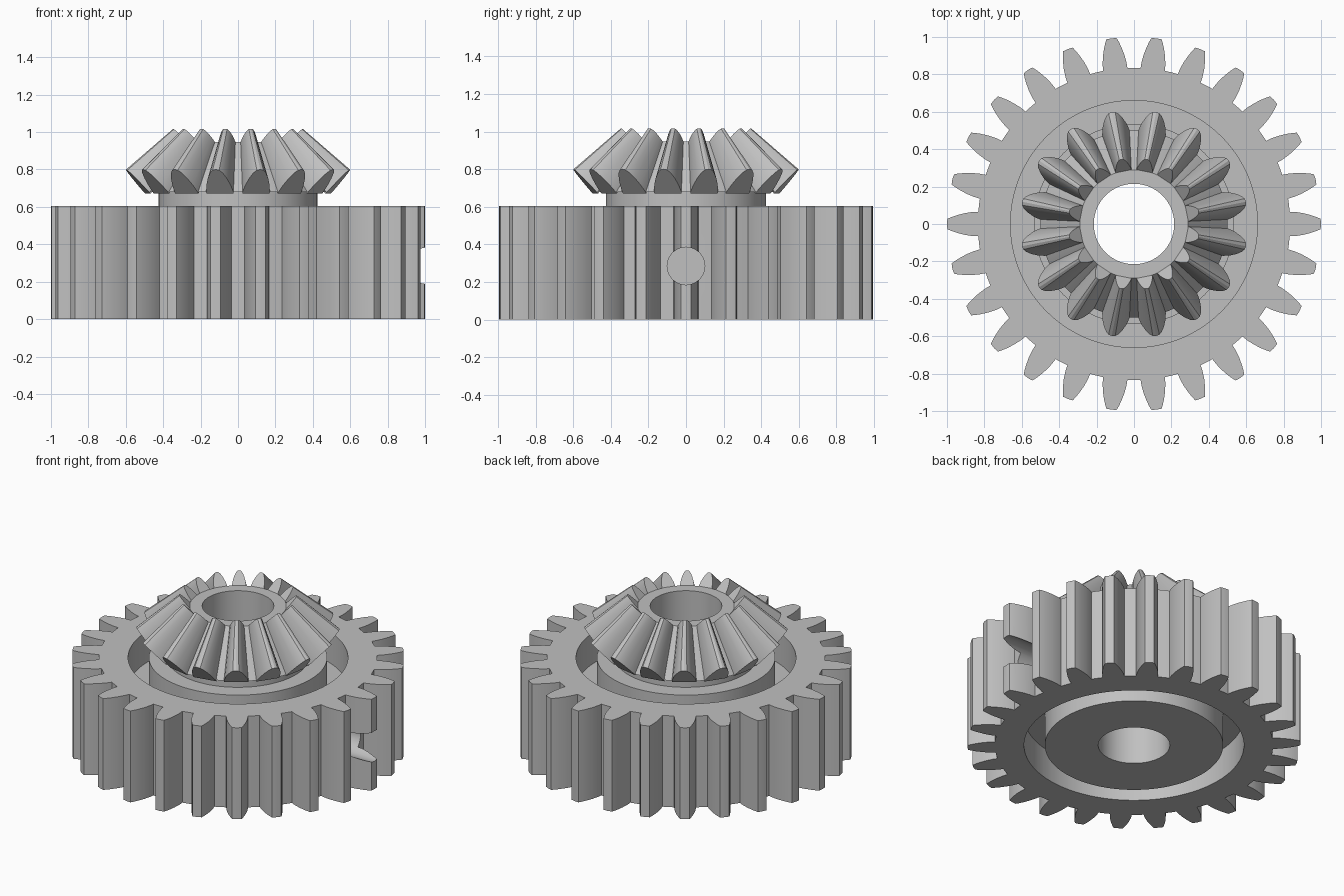
import bpy, bmesh, math
from mathutils import Vector

if "Cube" in bpy.data.objects:
    bpy.data.objects.remove(bpy.data.objects["Cube"])

grey = bpy.data.materials.new("steel grey")
grey.diffuse_color = (0.53, 0.53, 0.53, 1)
grey.use_nodes = True
grey.node_tree.nodes["Principled BSDF"].inputs["Base Color"].default_value = grey.diffuse_color


def finish(name, bm):
    bmesh.ops.recalc_face_normals(bm, faces=bm.faces)
    mesh = bpy.data.meshes.new(name)
    bm.to_mesh(mesh)
    bm.free()
    mesh.materials.append(grey)
    ob = bpy.data.objects.new(name, mesh)
    bpy.context.collection.objects.link(ob)
    return ob


def smooth(ob):
    bpy.ops.object.select_all(action='DESELECT')
    ob.select_set(True)
    bpy.context.view_layer.objects.active = ob
    bpy.ops.object.shade_smooth_by_angle(angle=math.radians(25))


def ring_solid(name, angles, profile):
    """Closed ring: each profile entry is (radius or list of radii, z)."""
    bm = bmesh.new()
    n = len(angles)
    rings = []
    for r, z in profile:
        radii = r if isinstance(r, list) else [r] * n
        rings.append([bm.verts.new((q * math.cos(a), q * math.sin(a), z))
                      for q, a in zip(radii, angles)])
    for i, lo in enumerate(rings):
        hi = rings[(i + 1) % len(rings)]
        for j in range(n):
            k = (j + 1) % n
            bm.faces.new((lo[j], lo[k], hi[k], hi[j]))
    return finish(name, bm)


# Spur gear: tooth flank as (radius, half angle in degrees)
TEETH, BORE, TOP = 26, 0.215, 0.605
flank = [(0.835, 4.5), (0.87, 4.2), (0.91, 3.6), (0.95, 2.8), (0.98, 2.1), (0.998, 1.6)]
tooth = [(r, -a) for r, a in flank] + [(1.0, 0)] + [(r, a) for r, a in reversed(flank)]
tooth.append((0.835, 180 / TEETH))
angles, outline = [], []
for t in range(TEETH):
    for r, a in tooth:
        angles.append(math.radians(t * 360 / TEETH + a))
        outline.append(r)

# Toothed rim, thin web and central hub in one section
spur = ring_solid("spur_gear", angles, [
    (outline, 0), (outline, TOP), (0.66, TOP), (0.66, 0.40), (0.535, 0.40), (0.535, TOP),
    (BORE, TOP), (BORE, 0), (0.535, 0), (0.535, 0.20), (0.66, 0.20), (0.66, 0)])

# Blind radial hole through one tooth
bpy.ops.mesh.primitive_cylinder_add(vertices=48, radius=0.1, depth=0.7,
                                    location=(0.85, 0, 0.285), rotation=(0, math.pi / 2, 0))
drill = bpy.context.object
drill.name = "hole_cutter"
cut = spur.modifiers.new("hole", 'BOOLEAN')
cut.object, cut.operation, cut.solver = drill, 'DIFFERENCE', 'EXACT'
bpy.context.view_layer.objects.active = spur
bpy.ops.object.modifier_apply(modifier=cut.name)
bpy.data.objects.remove(drill)
smooth(spur)

# Bevel gear body: collar and root cone around the bore
circle = [2 * math.pi * i / 96 for i in range(96)]
body = ring_solid("bevel_gear_body", circle, [
    (0.425, TOP), (0.425, 0.68), (0.50, 0.68), (0.29, 0.947), (BORE, 0.947), (BORE, TOP)])
smooth(body)

# Bevel teeth: end profile on the back cone, scaled towards the cone apex
apex = Vector((0, 0, 1.316))
side = [(-0.08, 0.074), (0.0, 0.074), (0.3, 0.066), (0.6, 0.052), (0.85, 0.034), (0.97, 0.018)]
section = [(u, -w) for u, w in side] + [(1.0, 0)] + [(u, w) for u, w in reversed(side)]
bm = bmesh.new()
for t in range(16):
    a = math.radians(11.25 + 22.5 * t)
    out, across = Vector((math.cos(a), math.sin(a), 0)), Vector((-math.sin(a), math.cos(a), 0))
    back = [out * (0.50 + 0.11 * u) + across * w + Vector((0, 0, 0.68 + 0.12 * u))
            for u, w in section]
    ends = [[bm.verts.new(apex + (p - apex) * s) for p in back] for s in (1, 0.578)]
    n = len(section)
    for j in range(n):
        k = (j + 1) % n
        bm.faces.new((ends[0][j], ends[0][k], ends[1][k], ends[1][j]))
    bm.faces.new(ends[0])
    bm.faces.new(ends[1])
smooth(finish("bevel_gear_teeth", bm))
